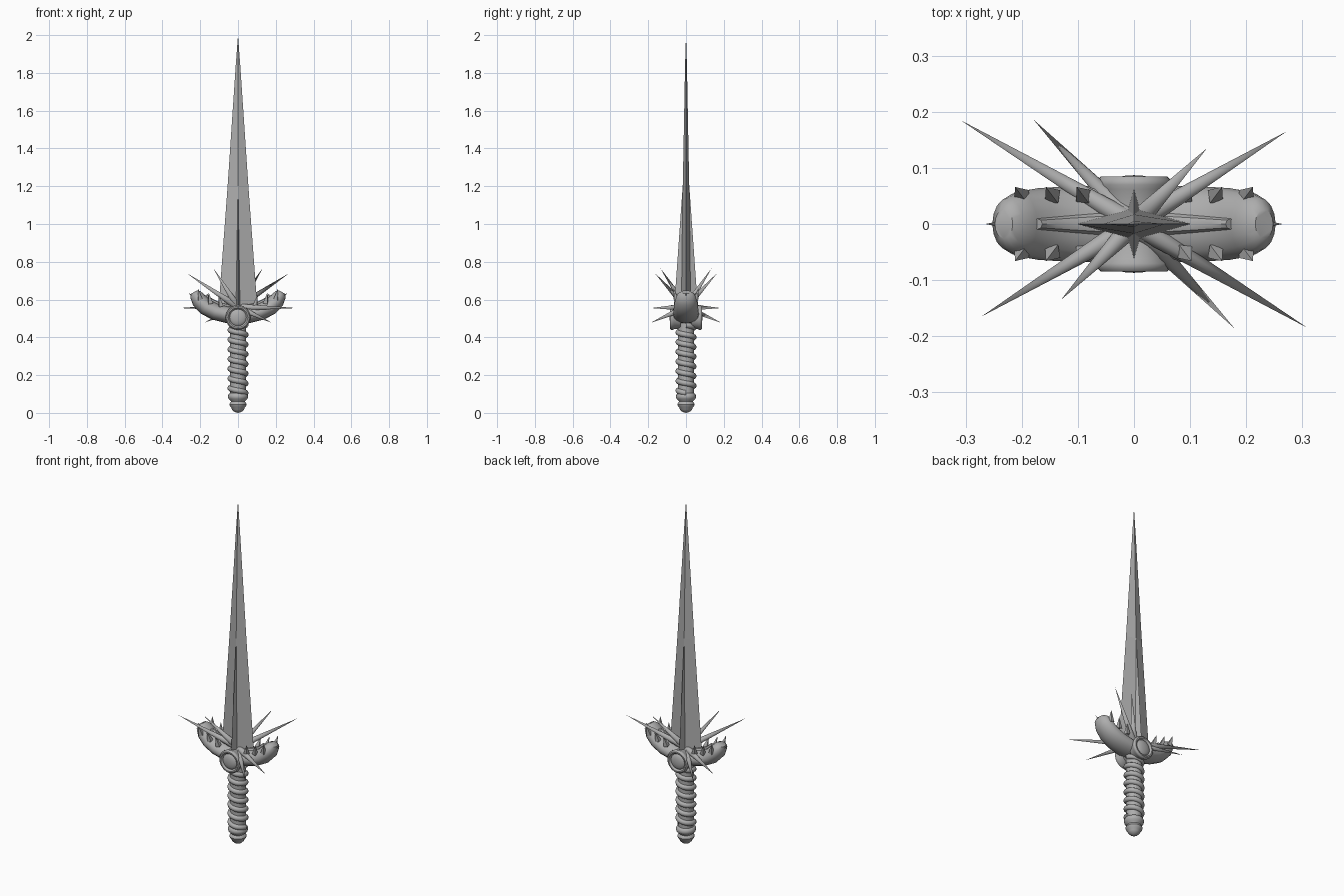
import bpy, bmesh, math
from mathutils import Vector

cube = bpy.data.objects.get("Cube")
if cube:
    bpy.data.objects.remove(cube, do_unlink=True)

steel = bpy.data.materials.new("grey_steel")
steel.use_nodes = True
GREY = (0.42, 0.42, 0.42, 1)
steel.diffuse_color = GREY
steel.node_tree.nodes["Principled BSDF"].inputs["Base Color"].default_value = GREY

X, Y, Z = Vector((1, 0, 0)), Vector((0, 1, 0)), Vector((0, 0, 1))


def loft(name, sections, sides, smooth=True):
    """Skin elliptical rings given as (centre, u axis, v axis, u radius, v radius)."""
    bm = bmesh.new()
    rings = []
    for c, u, v, ru, rv in sections:
        ring = []
        for i in range(sides):
            a = math.tau * i / sides
            ring.append(bm.verts.new(Vector(c) + u * (ru * math.cos(a)) + v * (rv * math.sin(a))))
        rings.append(ring)
    for a, b in zip(rings, rings[1:]):
        for i in range(sides):
            j = (i + 1) % sides
            bm.faces.new((a[i], a[j], b[j], b[i]))
    bm.faces.new(rings[0][::-1])
    bm.faces.new(rings[-1])
    bmesh.ops.remove_doubles(bm, verts=bm.verts, dist=0.00005)
    bmesh.ops.recalc_face_normals(bm, faces=bm.faces)
    mesh = bpy.data.meshes.new(name)
    bm.to_mesh(mesh)
    bm.free()
    mesh.materials.append(steel)
    ob = bpy.data.objects.new(name, mesh)
    bpy.context.collection.objects.link(ob)
    if smooth:
        bpy.ops.object.select_all(action='DESELECT')
        ob.select_set(True)
        bpy.context.view_layer.objects.active = ob
        bpy.ops.object.shade_smooth_by_angle(angle=math.radians(40))
    return ob


def spike(name, base, tip, radius, sides, smooth=True):
    base, tip = Vector(base), Vector(tip)
    d = (tip - base).normalized()
    u = d.cross(Z).normalized() if abs(d.z) < 0.95 else X
    v = d.cross(u).normalized()
    loft(name, [(base, u, v, radius, radius), (tip, u, v, 0, 0)], sides, smooth)


def path_frames(points):
    """Axes for a path lying in the xz plane: centre and upward normal."""
    pts = [Vector((x, 0, z)) for x, z in points]
    for i, p in enumerate(pts):
        t = (pts[min(i + 1, len(pts) - 1)] - pts[max(i - 1, 0)]).normalized()
        yield p, Vector((-t.z, 0, t.x))


# Wide main blade and the narrow cross blade forming a four-pointed star
loft("main_blade", [(Z * z, X, Y, w, t) for z, w, t in
     [(0.54, 0.104, 0.028), (1.2, 0.055, 0.017), (1.84, 0.012, 0.005), (2.0, 0, 0)]], 4, False)
loft("cross_blade", [(Z * z, X, Y, w, t) for z, w, t in
     [(0.54, 0.018, 0.064), (1.45, 0, 0)]], 4, False)

# Upswept crossguard: half profile (x, z, thickness, depth) mirrored
half = [(0.06, 0.52, 0.044, 0.068), (0.12, 0.535, 0.044, 0.067),
        (0.17, 0.56, 0.044, 0.064), (0.205, 0.595, 0.042, 0.058),
        (0.225, 0.627, 0.032, 0.046), (0.232, 0.64, 0.018, 0.026)]
full = [(-x, z, r, d) for x, z, r, d in reversed(half)] + [(0, 0.515, 0.045, 0.068)] + half
frames = list(path_frames([(x, z) for x, z, r, d in full]))
loft("crossguard", [(p, Y, n, d, r) for (p, n), (x, z, r, d) in zip(frames, full)], 16)

# Slim ridge along the top of the guard
inner = list(zip(frames, full))[2:-2]
loft("guard_ridge", [(p + n * r, Y, n, 0.024 - 0.07 * abs(x), 0.012)
     for (p, n), (x, z, r, d) in inner], 8)

# Teeth on both rims of the guard and a needle at each end
for sx in (-1, 1):
    for sy in (-1, 1):
        for x, z in ((0.2, 0.6), (0.145, 0.58), (0.09, 0.565)):
            spike("guard_tooth", (sx * x, sy * 0.05, z),
                  (sx * (x + 0.012), sy * 0.066, z + 0.06), 0.017, 4, False)
    spike("guard_end_needle", (sx * 0.225, 0, 0.61), (sx * 0.265, 0, 0.635), 0.008, 6)

# Long thorns radiating from the hilt, repeated by a half turn
for s in (-1, 1):
    for x, y, z in ((0.309, -0.185, 0.555), (0.179, -0.186, 0.477),
                    (0.13, 0.135, 0.765), (0.272, 0.165, 0.74)):
        spike("hilt_thorn", (0, 0, 0.56), (s * x, s * y, z), 0.02, 10)

# Round medallions on front and back
for side, s in (("front", -1), ("back", 1)):
    loft(side + "_medallion", [(Vector((0, s * y, 0.505)), X, Z, r, r) for y, r in
         [(0.03, 0.058), (0.062, 0.062), (0.07, 0.066), (0.079, 0.065), (0.085, 0.059),
          (0.085, 0.052), (0.079, 0.046), (0.075, 0.044), (0.078, 0.041),
          (0.083, 0.032), (0.086, 0.016), (0.087, 0)]], 32)

# Grip core
loft("grip_core", [(Z * 0.07, X, Y, 0.041, 0.041), (Z * 0.5, X, Y, 0.043, 0.043)], 24)

# Spiral cord wound around the grip
turns, steps = 7, 24
cord = []
for i in range(turns * steps + 1):
    a = math.tau * i / steps
    out = Vector((math.cos(a), math.sin(a), 0))
    cord.append((out * 0.042 + Z * (0.465 - 0.36 * i / (turns * steps)), out, Z, 0.014, 0.015))
loft("grip_cord", cord, 10)

# Pommel: stacked rings and a rounded end
loft("pommel", [(Z * z, X, Y, r, r) for z, r in
     [(0.105, 0.04), (0.1, 0.049), (0.088, 0.054), (0.075, 0.051), (0.066, 0.04),
      (0.06, 0.037), (0.055, 0.042), (0.045, 0.046), (0.034, 0.042), (0.028, 0.036),
      (0.018, 0.032), (0.008, 0.022), (0.002, 0.01), (0, 0)]], 24)
